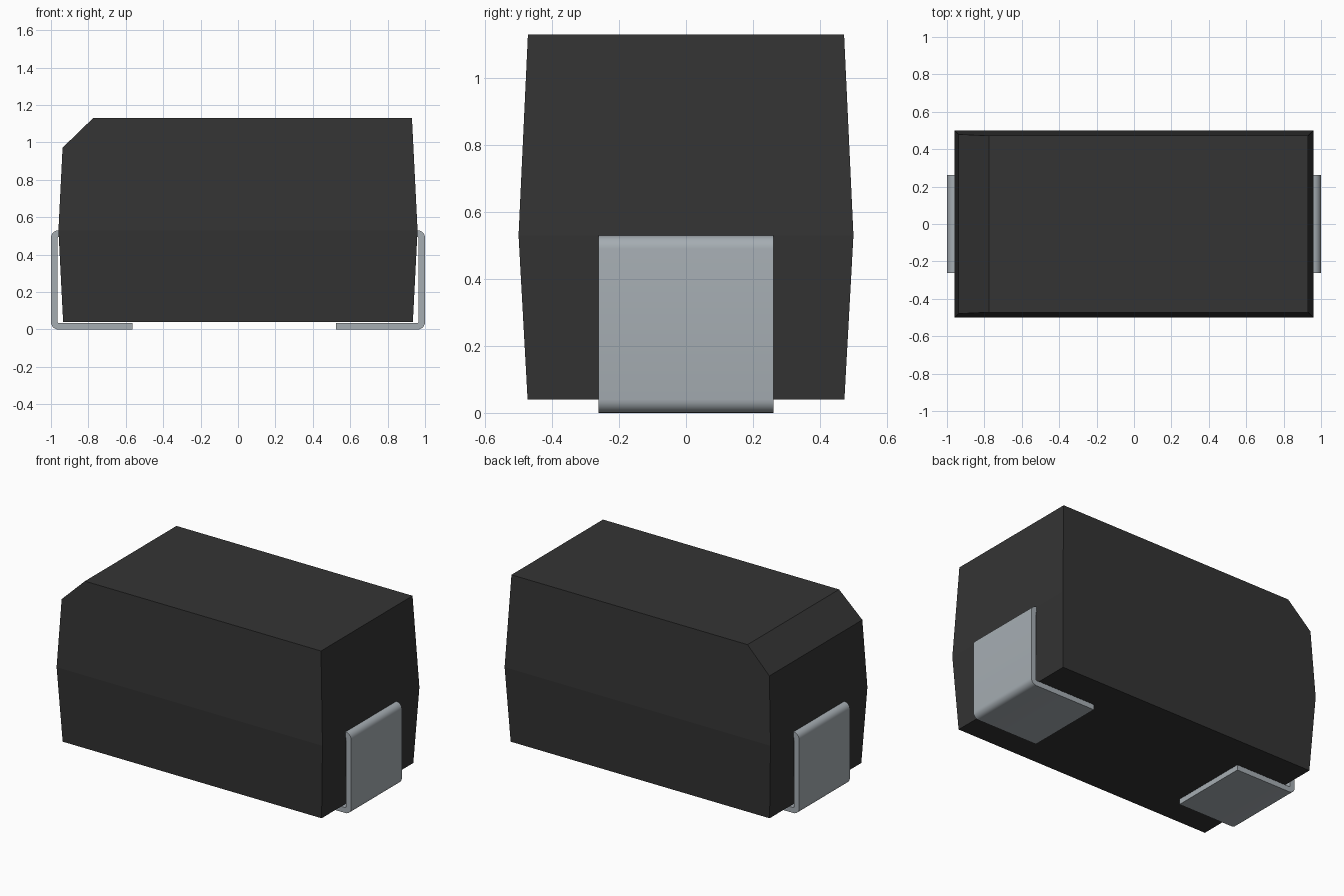
import bpy, bmesh, math
from mathutils import Vector

if "Cube" in bpy.data.objects:
    bpy.data.objects.remove(bpy.data.objects["Cube"], do_unlink=True)


def material(name, rgb):
    m = bpy.data.materials.new(name)
    m.use_nodes = True
    m.diffuse_color = (*rgb, 1)
    b = m.node_tree.nodes["Principled BSDF"]
    b.inputs["Base Color"].default_value = (*rgb, 1)
    b.inputs["Roughness"].default_value = 0.6
    return m


def make_object(name, bm, mat):
    bmesh.ops.recalc_face_normals(bm, faces=bm.faces)
    mesh = bpy.data.meshes.new(name)
    bm.to_mesh(mesh)
    bm.free()
    mesh.materials.append(mat)
    ob = bpy.data.objects.new(name, mesh)
    bpy.context.collection.objects.link(ob)
    return ob


black = material("black plastic", (0.034, 0.034, 0.034))
silver = material("silver metal", (0.38, 0.42, 0.45))

# Moulded body: three stacked rectangles, widest at the parting line
bm = bmesh.new()
rings = []
for z, hx, hy in ((0.04, 0.935, 0.473), (0.53, 0.96, 0.5), (1.13, 0.93, 0.472)):
    rings.append([bm.verts.new((sx * hx, sy * hy, z))
                  for sx, sy in ((-1, -1), (1, -1), (1, 1), (-1, 1))])
bm.faces.new(rings[0])
bm.faces.new(rings[-1])
for lo, hi in zip(rings, rings[1:]):
    for i in range(4):
        j = (i + 1) % 4
        bm.faces.new((lo[i], lo[j], hi[j], hi[i]))

# Polarity chamfer: slice the top edge at -x and cap the cut
a, b = Vector((-0.94, 0, 0.97)), Vector((-0.775, 0, 1.13))
d = b - a
cut = bmesh.ops.bisect_plane(bm, geom=bm.verts[:] + bm.edges[:] + bm.faces[:],
                             plane_co=a, plane_no=(-d.z, 0, d.x), clear_outer=True)
edges = [e for e in cut["geom_cut"] if isinstance(e, bmesh.types.BMEdge)]
bmesh.ops.holes_fill(bm, edges=edges, sides=0)
make_object("body", bm, black)


def arc(cx, cz, r, start, end, steps=6):
    angles = [math.radians(start + (end - start) * i / steps) for i in range(steps + 1)]
    return [(cx + r * math.cos(t), cz + r * math.sin(t)) for t in angles]


# Folded terminal: strip profile leaving the body, down the end and under
def terminal(name, side, inner_x):
    r, t, top = 0.04, 0.035, 0.53
    profile = [(inner_x, 0)]
    profile += arc(1 - r, r, r, -90, 0)
    profile += arc(1 - r, top - r, r, 0, 90)
    profile += [(0.93, top), (0.93, top - t)]
    profile += arc(1 - r, top - r, r - t, 90, 0, 2)
    profile += arc(1 - r, r, r - t, 0, -90, 2)
    profile += [(inner_x, t)]
    bm = bmesh.new()
    face = bm.faces.new([bm.verts.new((side * x, -0.262, z)) for x, z in profile])
    out = bmesh.ops.extrude_face_region(bm, geom=[face])
    moved = [v for v in out["geom"] if isinstance(v, bmesh.types.BMVert)]
    bmesh.ops.translate(bm, verts=moved, vec=(0, 0.524, 0))
    # the extrusion keeps the first cap, so the strip is closed
    if face.is_valid is False:
        bmesh.ops.holes_fill(bm, edges=bm.edges[:], sides=0)
    ob = make_object(name, bm, silver)
    bpy.ops.object.select_all(action="DESELECT")
    ob.select_set(True)
    bpy.context.view_layer.objects.active = ob
    bpy.ops.object.shade_smooth_by_angle(angle=math.radians(32))


terminal("left_terminal", 1, 0.525)
terminal("right_terminal", -1, 0.565)
